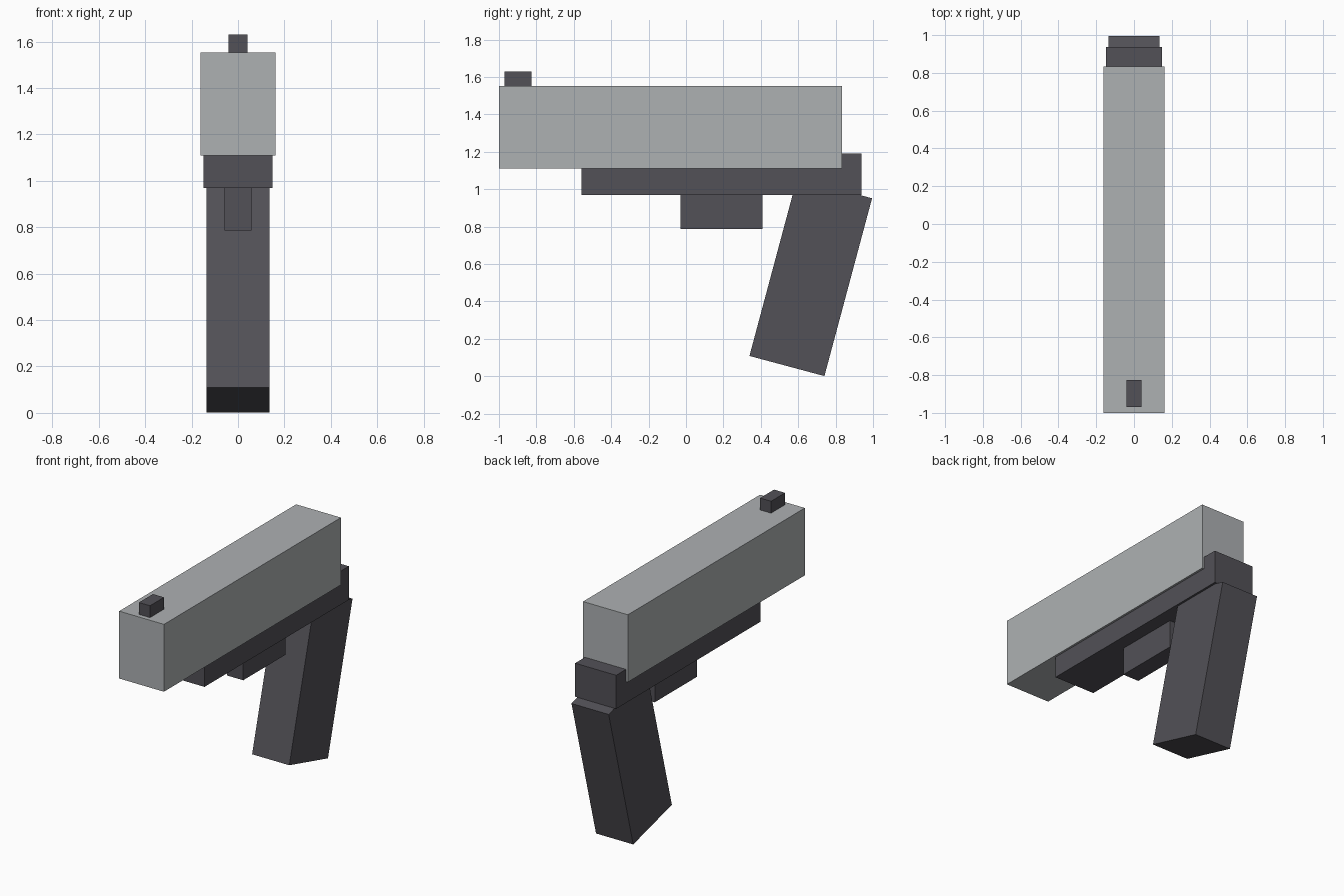
import bpy
import math

if "Cube" in bpy.data.objects:
    bpy.data.objects.remove(bpy.data.objects["Cube"], do_unlink=True)


def make_material(name, rgb):
    mat = bpy.data.materials.new(name)
    mat.use_nodes = True
    colour = (*rgb, 1.0)
    mat.diffuse_color = colour
    mat.node_tree.nodes["Principled BSDF"].inputs["Base Color"].default_value = colour
    return mat


def block(name, size, centre, mat, tilt=0.0):
    """Flat-shaded box, tilted about the x axis."""
    bpy.ops.mesh.primitive_cube_add(size=1, location=centre)
    obj = bpy.context.object
    obj.name = obj.data.name = name
    obj.scale = size
    bpy.ops.object.transform_apply(location=False, rotation=False, scale=True)
    obj.rotation_euler.x = tilt
    obj.data.materials.append(mat)
    return obj


def block_between(name, width, y_range, z_range, mat):
    """Upright box centred on x, given its side outline."""
    (y0, y1), (z0, z1) = y_range, z_range
    return block(name, (width, y1 - y0, z1 - z0),
                 (0, (y0 + y1) / 2, (z0 + z1) / 2), mat)


light_grey = make_material("light grey metal", (0.42, 0.44, 0.45))
dark_grey = make_material("dark grey polymer", (0.085, 0.082, 0.095))

# Upper body with the front sight on top
block_between("slide", 0.325, (-1.0, 0.835), (1.11, 1.552), light_grey)
block_between("front_sight", 0.08, (-0.97, -0.825), (1.54, 1.63), dark_grey)

# Lower body, its rear end rising behind the slide
block_between("frame", 0.298, (-0.56, 0.937), (0.97, 1.19), dark_grey)
block_between("trigger_guard", 0.118, (-0.03, 0.408), (0.787, 0.98), dark_grey)

# Raked handle
block("grip", (0.27, 0.415, 0.984), (0, 0.667, 0.53), dark_grey,
      tilt=-math.radians(15))
